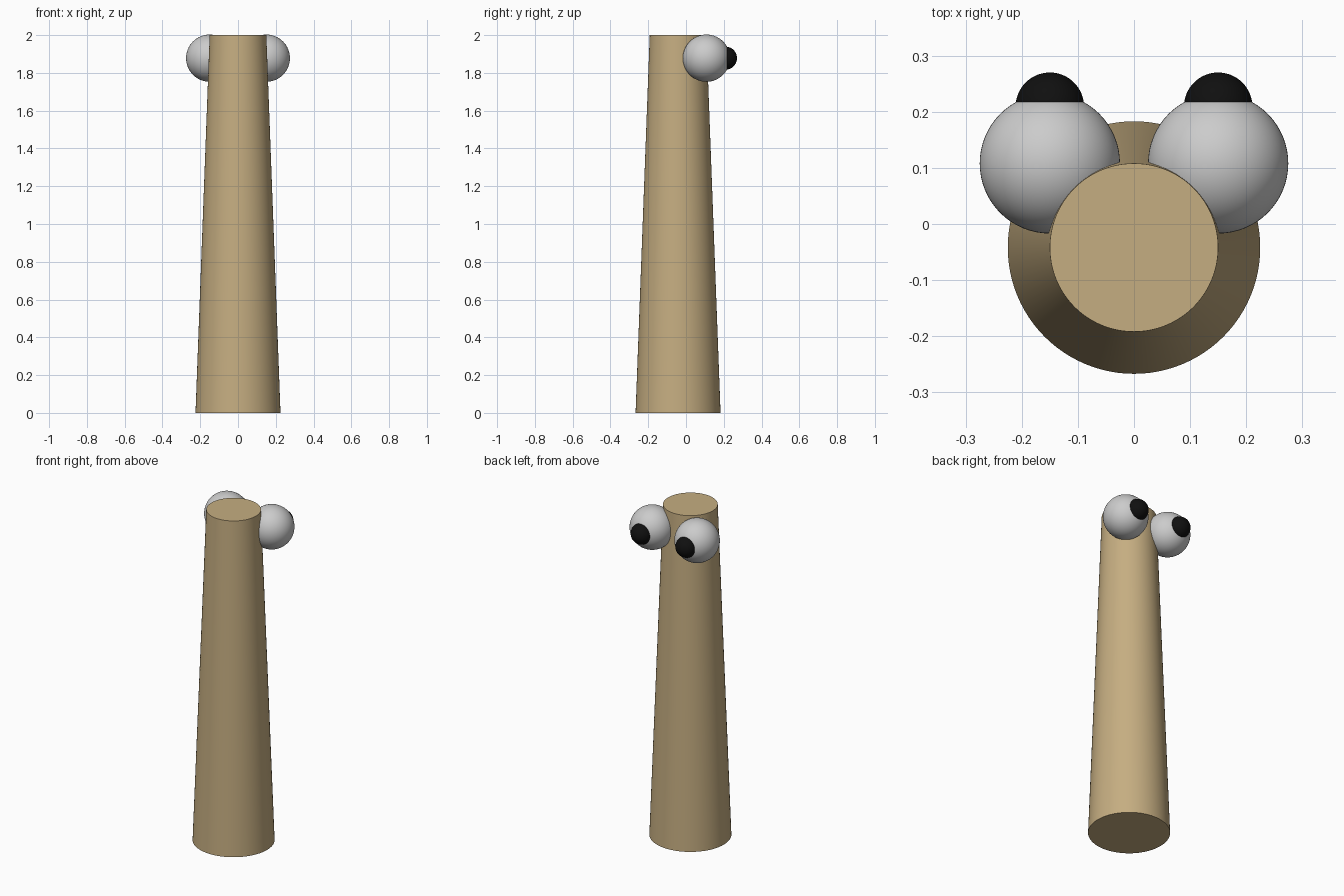
import bpy

if "Cube" in bpy.data.objects:
    bpy.data.objects.remove(bpy.data.objects["Cube"])


def material(name, color):
    m = bpy.data.materials.new(name)
    m.diffuse_color = color
    m.use_nodes = True
    m.node_tree.nodes["Principled BSDF"].inputs["Base Color"].default_value = m.diffuse_color
    return m


def finish(obj, name, mat=None):
    obj.name = name
    if mat:
        obj.data.materials.append(mat)
    bpy.ops.object.shade_smooth_by_angle()


def ball(name, radius, location, mat=None):
    bpy.ops.mesh.primitive_uv_sphere_add(
        segments=64, ring_count=32, radius=radius, location=location)
    finish(bpy.context.object, name, mat)


tan = material("tan", (0.56, 0.42, 0.22, 1))
black = material("black", (0.005, 0.005, 0.005, 1))

# Tapered body
bpy.ops.mesh.primitive_cone_add(
    vertices=96, radius1=0.225, radius2=0.15, depth=2, location=(0, -0.042, 1))
finish(bpy.context.object, "body", tan)

# Eyes with pupils looking towards +y
for side, x in (("left", -0.15), ("right", 0.15)):
    ball(side + "_eye", 0.125, (x, 0.108, 1.878))
    ball(side + "_pupil", 0.061, (x, 0.209, 1.878), black)
